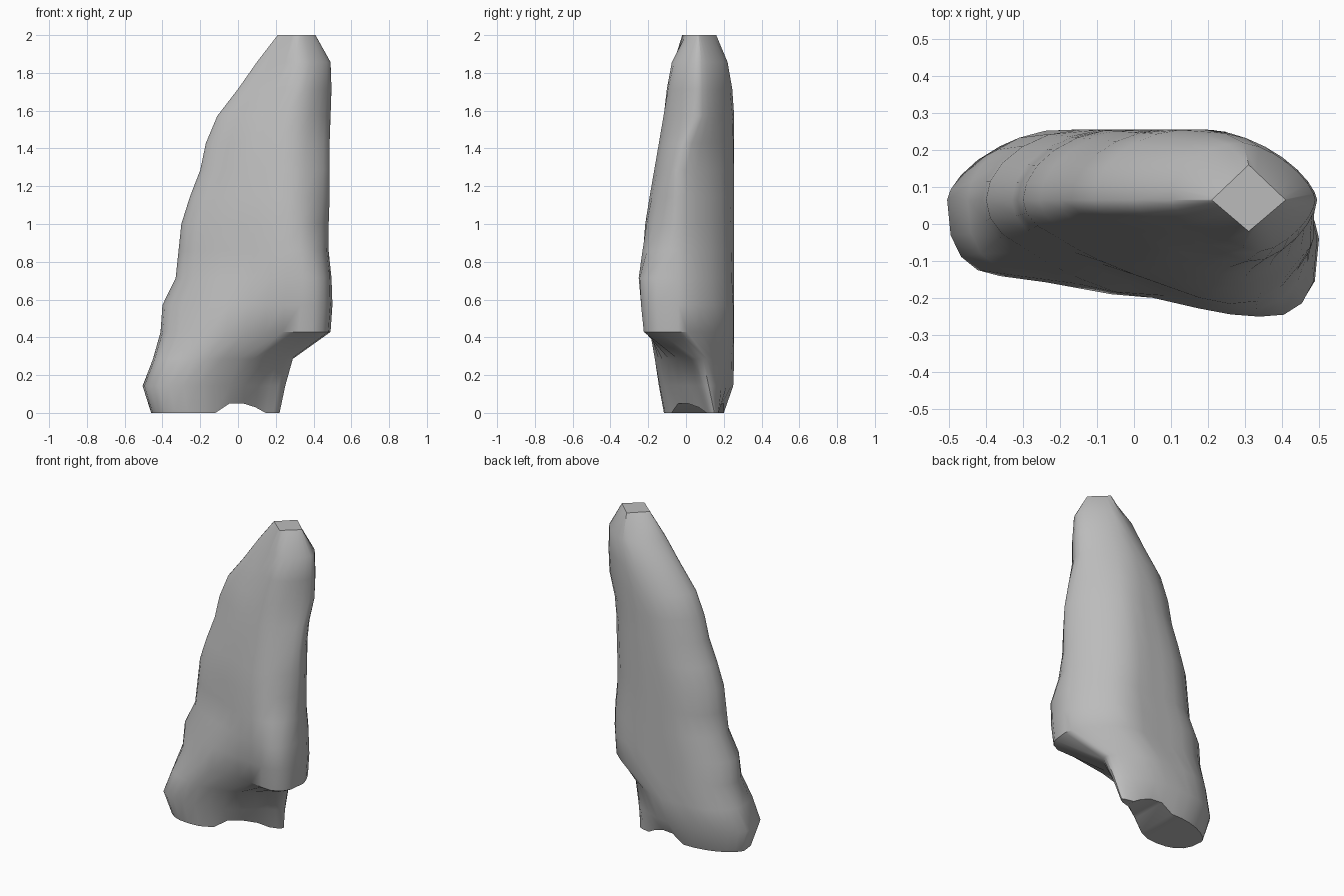
import bpy, bmesh, math

cube = bpy.data.objects.get("Cube")
if cube:
    bpy.data.objects.remove(cube, do_unlink=True)

stone = bpy.data.materials.new("grey_stone")
stone.use_nodes = True
colour = (0.5, 0.5, 0.5, 1)
stone.diffuse_color = colour
stone.node_tree.nodes["Principled BSDF"].inputs["Base Color"].default_value = colour

# Each level: left edge, right edge, back depth
outline = [
    (-.46, .22, .2), (-.505, .25, .25), (-.45, .29, .255), (-.41, .49, .255),
    (-.4, .5, .255), (-.33, .495, .255), (-.315, .48, .255), (-.3, .48, .255),
    (-.255, .485, .255), (-.2, .485, .255), (-.17, .485, .255),
    (-.11, .49, .255), (0, .495, .245), (.1, .49, .22), (.21, .41, .16),
]
# Each level: front depth at four stations running left to right
front = [
    (-.11, -.12, -.03, .1), (-.14, -.145, -.08, .05), (-.13, -.17, -.12, -.02),
    (-.1, -.19, -.19, -.23), (-.08, -.18, -.22, -.245), (-.07, -.15, -.24, -.255),
    (-.06, -.13, -.22, -.245), (-.05, -.13, -.21, -.23), (-.04, -.12, -.19, -.2),
    (-.03, -.11, -.17, -.165), (-.01, -.09, -.145, -.145), (-.01, -.07, -.125, -.125),
    (-.01, -.05, -.11, -.115), (0, -.04, -.09, -.09), (-.02, -.02, -.02, -.02),
]
STATIONS = (.12, .36, .65, .88)
RIDGE = .065
COLS = 14
TOP = len(outline) - 1


def rounding(distance, radius, power):
    """Edge profile: zero at the edge, one beyond the radius."""
    rest = max(0, 1 - distance / radius)
    return (1 - rest ** power) ** (1 / power)


def depth(values, u):
    """Front depth interpolated between the stations."""
    if u <= STATIONS[0]:
        return values[0]
    for i in range(3):
        a, b = STATIONS[i], STATIONS[i + 1]
        if u <= b:
            t = (u - a) / (b - a)
            return values[i] * (1 - t) + values[i + 1] * t
    return values[3]


def right_ridge(level):
    """Depth of the right-hand edge: back on the small foot, forward on the body."""
    if level < 3:
        return .15 - .03 * level
    if level < 10:
        return -.04
    return 0 if level == 10 else RIDGE


def front_edge(level, on_right):
    """Radius and power of the front corners."""
    if level == TOP:
        return .1, 1
    if not on_right:
        return (.17, 2.6) if level < 3 else (.2, 2)
    if 3 <= level <= 5:
        return .18, 3
    return .2, (2 if level == 6 or level < 3 else 1.6)


def back_edge(level, on_right):
    """Radius and power of the back corners."""
    if level == TOP:
        return .1, 1
    if on_right:
        return .28, 1.5
    return (.28, 1.55) if level < 2 else (.25, 1.9)


# Lofted rock body
bm = bmesh.new()
rows = []
for level, (left, right, back) in enumerate(outline):
    near, far = [], []
    half = (right - left) / 2
    for c in range(COLS + 1):
        u = (1 - math.cos(math.pi * c / COLS)) / 2
        x = left + (right - left) * u
        z = 2 * level / TOP
        # Raised notch between the two feet
        if level == 0 and .6 < u < .86:
            z = .05 if u < .75 else .03
        on_right = u > .5
        edge = max(0, min(x - left, right - x))
        ridge = RIDGE + (right_ridge(level) - RIDGE) * u
        radius, power = back_edge(level, on_right)
        y_back = ridge + (back - ridge) * rounding(edge, min(radius, half), power)
        radius, power = front_edge(level, on_right)
        y_front = ridge + (depth(front[level], u) - ridge) * rounding(
            edge, min(radius, half), power)
        far.append(bm.verts.new((x, y_back, z)))
        if c in (0, COLS):
            near.append(far[-1])
        else:
            near.append(bm.verts.new((x, y_front, z)))
    rows.append((near, far))


def strip(a, b):
    """Fill between two equal rows of vertices."""
    for i in range(COLS):
        corners = list(dict.fromkeys((a[i], a[i + 1], b[i + 1], b[i])))
        bm.faces.new(corners)


for low, high in zip(rows, rows[1:]):
    strip(low[0], high[0])
    strip(low[1], high[1])
strip(*rows[0])
strip(*rows[-1])
bmesh.ops.recalc_face_normals(bm, faces=bm.faces)

mesh = bpy.data.meshes.new("rock")
bm.to_mesh(mesh)
bm.free()
mesh.materials.append(stone)
rock = bpy.data.objects.new("rock", mesh)
bpy.context.collection.objects.link(rock)
bpy.context.view_layer.objects.active = rock
rock.select_set(True)
bpy.ops.object.shade_smooth_by_angle(angle=math.radians(40))
